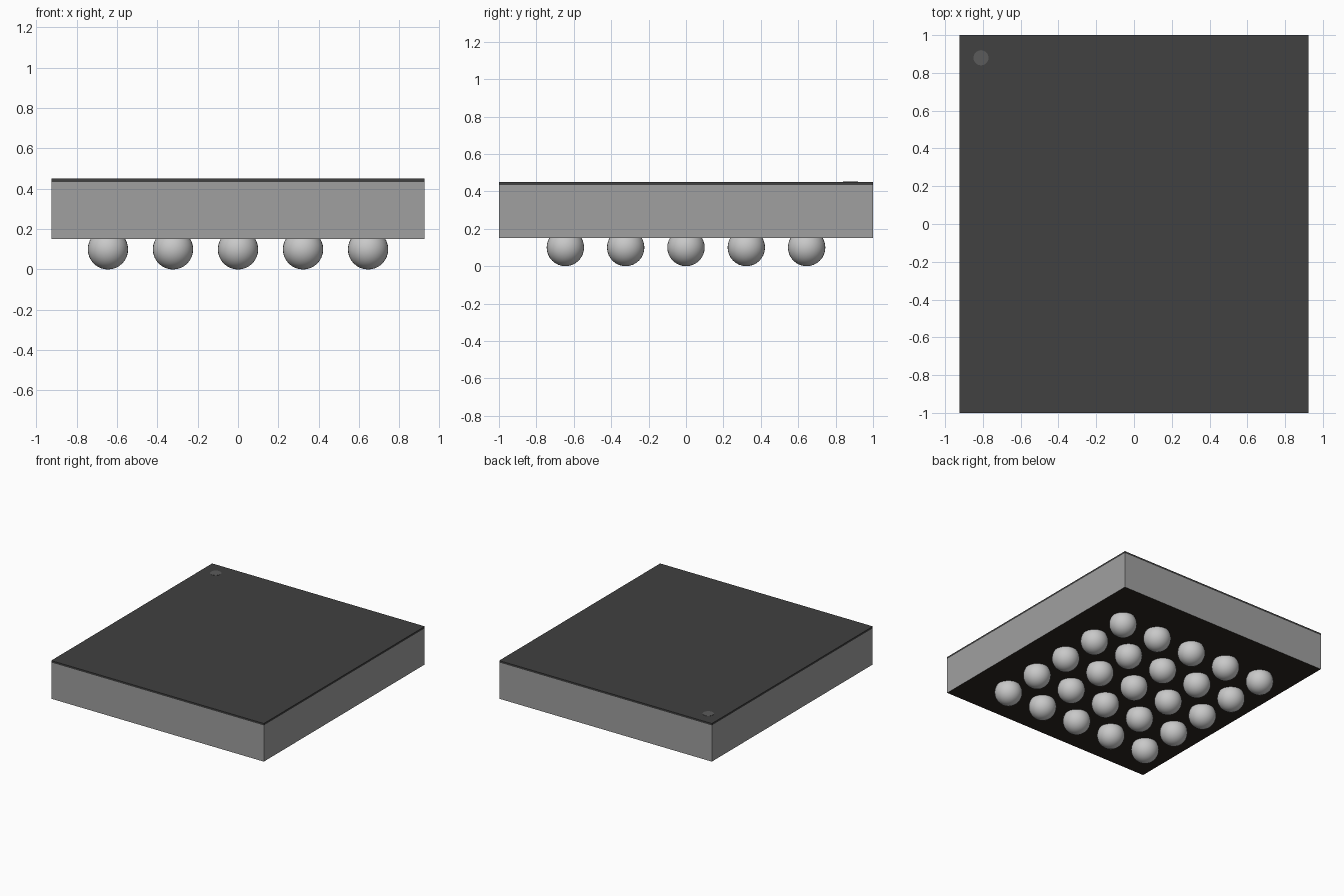
import bpy

cube = bpy.data.objects.get("Cube")
if cube:
    bpy.data.objects.remove(cube, do_unlink=True)


def material(name, rgb):
    m = bpy.data.materials.new(name)
    m.use_nodes = True
    m.diffuse_color = (*rgb, 1)
    bsdf = next(n for n in m.node_tree.nodes if n.type == 'BSDF_PRINCIPLED')
    bsdf.inputs["Base Color"].default_value = (*rgb, 1)
    return m


BODY = material("mid grey", (0.35, 0.35, 0.35))
TOP = material("charcoal", (0.052, 0.052, 0.052))
UNDER = material("dark brown", (0.025, 0.018, 0.014))
MARK = material("marker grey", (0.105, 0.105, 0.105))
SOLDER = material("light grey", (0.58, 0.58, 0.58))

HALF_X, HALF_Y = 0.925, 1.0


def slab(name, z0, z1, mat):
    bpy.ops.mesh.primitive_cube_add(size=1, location=(0, 0, (z0 + z1) / 2))
    ob = bpy.context.object
    ob.name = name
    ob.scale = (2 * HALF_X, 2 * HALF_Y, z1 - z0)
    bpy.ops.object.transform_apply(location=False, rotation=False, scale=True)
    ob.data.materials.append(mat)
    return ob


# Package body with a dark underside
body = slab("package_body", 0.15, 0.435, BODY)
body.data.materials.append(UNDER)
for face in body.data.polygons:
    if face.normal.z < -0.5:
        face.material_index = 1

# Thin dark cover
slab("top_cover", 0.435, 0.45, TOP)

# Corner orientation mark
bpy.ops.mesh.primitive_cylinder_add(vertices=32, radius=0.04, depth=0.004,
                                    location=(-0.81, 0.88, 0.45))
mark = bpy.context.object
mark.name = "corner_mark"
mark.data.materials.append(MARK)

# Five by five grid of contact balls sharing one mesh
PITCH, RADIUS = 0.3225, 0.1
bpy.ops.mesh.primitive_uv_sphere_add(segments=32, ring_count=16, radius=RADIUS)
first = bpy.context.object
bpy.ops.object.shade_smooth()
first.data.materials.append(SOLDER)
for i in range(5):
    for j in range(5):
        ball = first
        if i or j:
            ball = first.copy()
            bpy.context.collection.objects.link(ball)
        ball.name = f"contact_ball_{i + 1}_{j + 1}"
        ball.location = ((i - 2) * PITCH, (j - 2) * PITCH, RADIUS)
